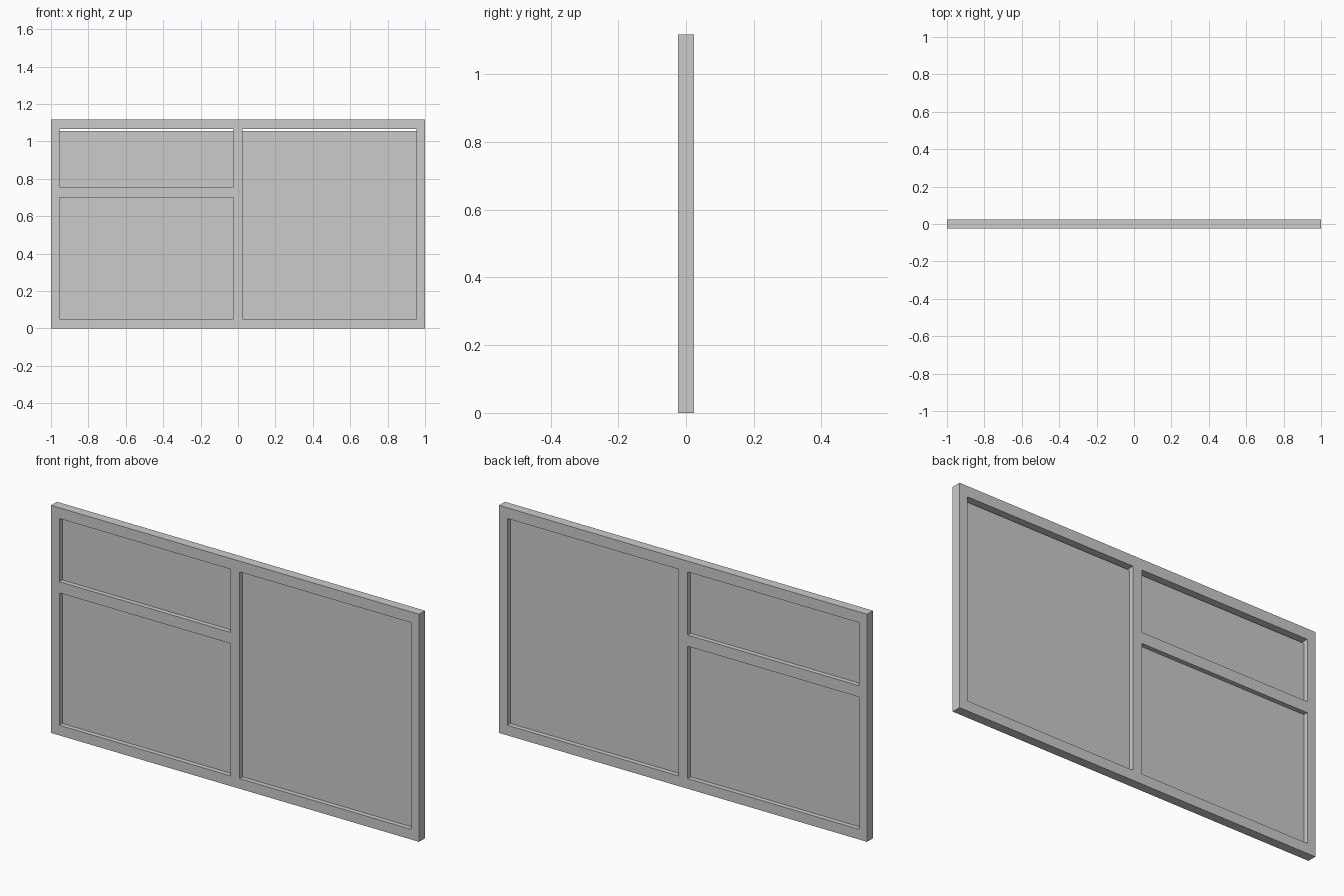
import bpy, bmesh

if "Cube" in bpy.data.objects:
    bpy.data.objects.remove(bpy.data.objects["Cube"])

HALF_DEPTH = 0.023
XS = [-1, -0.955, -0.025, 0.025, 0.955, 1]      # vertical frame lines
ZS = [0, 0.05, 0.70, 0.755, 1.065, 1.118]       # horizontal frame lines
PANE_TOP = 1.055                                # small gap above the upper panes
OPEN_CELLS = {(1, 1), (1, 3), (3, 1), (3, 2), (3, 3)}


def finish(bm, name):
    bmesh.ops.recalc_face_normals(bm, faces=bm.faces[:])
    mesh = bpy.data.meshes.new(name)
    bm.to_mesh(mesh)
    bm.free()
    obj = bpy.data.objects.new(name, mesh)
    bpy.context.collection.objects.link(obj)
    return obj


def quad(bm, x0, x1, z0, z1, y):
    corners = [(x0, y, z0), (x1, y, z0), (x1, y, z1), (x0, y, z1)]
    return bm.faces.new([bm.verts.new(c) for c in corners])


# Window frame: fill the bar cells of the grid, then extrude to full depth
bm = bmesh.new()
for i in range(len(XS) - 1):
    for j in range(len(ZS) - 1):
        if (i, j) not in OPEN_CELLS:
            quad(bm, XS[i], XS[i + 1], ZS[j], ZS[j + 1], -HALF_DEPTH)
bmesh.ops.remove_doubles(bm, verts=bm.verts[:], dist=1e-5)
front = bm.faces[:]
ext = bmesh.ops.extrude_face_region(bm, geom=front, use_keep_orig=True)
moved = [g for g in ext["geom"] if isinstance(g, bmesh.types.BMVert)]
bmesh.ops.translate(bm, verts=moved, vec=(0, 2 * HALF_DEPTH, 0))
finish(bm, "window_frame")

# Thin glass panes at mid depth, one per opening
for name, x0, x1, z0, z1 in [
    ("lower_left_pane", XS[1], XS[2], ZS[1], ZS[2]),
    ("upper_left_pane", XS[1], XS[2], ZS[3], PANE_TOP),
    ("right_pane", XS[3], XS[4], ZS[1], PANE_TOP),
]:
    bm = bmesh.new()
    quad(bm, x0, x1, z0, z1, 0)
    finish(bm, name)
